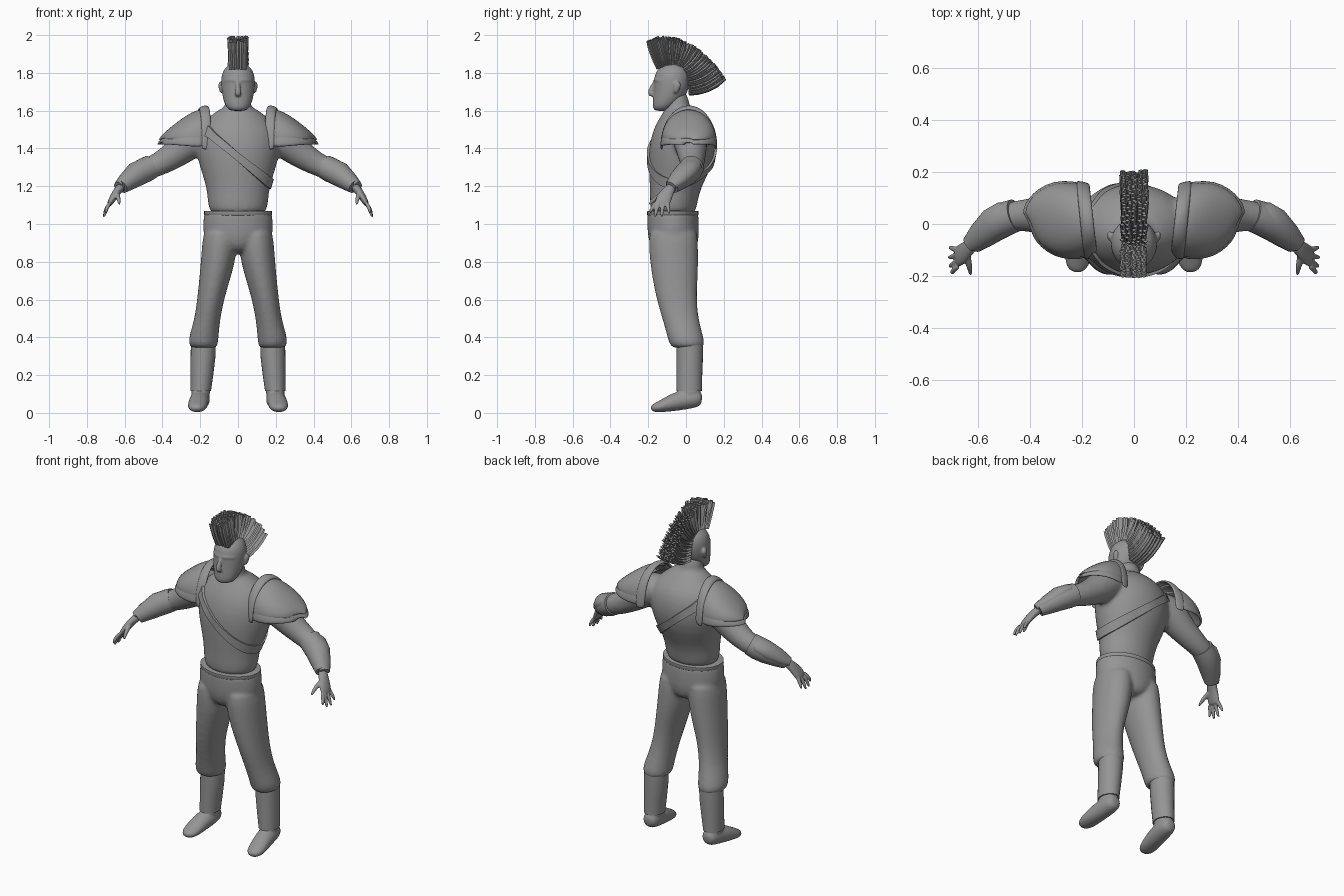
import bpy, bmesh, math, random
from mathutils import Vector as V

random.seed(4)
X, Y, Z = V((1, 0, 0)), V((0, 1, 0)), V((0, 0, 1))
grey = bpy.data.materials.new("plain grey")
grey.diffuse_color = (0.3, 0.3, 0.3, 1)


def loft(bm, rings, ref=X, n=20, tan=None):
    """Closed tube through rings (x, y, z, radius along ref, other radius)."""
    loops, pts = [], [V(r[:3]) for r in rings]
    for i, r in enumerate(rings):
        t = tan or (pts[min(i + 1, len(pts) - 1)] - pts[max(i - 1, 0)]).normalized()
        a = (ref - t * ref.dot(t)).normalized()
        b = t.cross(a)
        loops.append([bm.verts.new(pts[i] + a * r[3] * math.cos(k * math.tau / n)
                      + b * r[-1] * math.sin(k * math.tau / n)) for k in range(n)])
    for p, q in zip(loops, loops[1:]):
        for k in range(n):
            bm.faces.new((p[k], p[(k + 1) % n], q[(k + 1) % n], q[k]))
    bm.faces.new(loops[0][::-1])
    bm.faces.new(loops[-1])


def finish(name, bm, mirror=False, subsurf=0, voxel=0, smooth=True, relax=4, solid=0):
    bmesh.ops.recalc_face_normals(bm, faces=bm.faces)
    me = bpy.data.meshes.new(name)
    bm.to_mesh(me)
    bm.free()
    me.materials.append(grey)
    if smooth:
        me.shade_smooth()
        me.set_sharp_from_angle(angle=math.radians(50))
    ob = bpy.data.objects.new(name, me)
    bpy.context.collection.objects.link(ob)
    if solid:
        m = ob.modifiers.new("thickness", 'SOLIDIFY')
        m.thickness, m.offset = solid, 0
    if subsurf:
        ob.modifiers.new("subdivide", 'SUBSURF').levels = subsurf
        ob.modifiers["subdivide"].render_levels = subsurf
    if mirror:
        ob.modifiers.new("mirror", 'MIRROR').use_mirror_merge = False
    if voxel:
        m = ob.modifiers.new("blend", 'REMESH')
        m.mode, m.voxel_size, m.use_smooth_shade = 'VOXEL', voxel, True
        m = ob.modifiers.new("relax", 'SMOOTH')
        m.factor, m.iterations = 0.5, relax
    return ob


def mirrored(rings):
    return [(-r[0],) + tuple(r[1:]) for r in rings]


# Bare body: torso, neck and arms blended together
torso = [(0, -.07, 1.03, .153, .122), (0, -.065, 1.12, .16, .125), (0, -.055, 1.2, .167, .137),
         (0, -.03, 1.3, .203, .167), (0, -.02, 1.4, .225, .178), (0, -.015, 1.48, .22, .165),
         (0, -.015, 1.54, .185, .14), (0, -.025, 1.59, .125, .095), (0, -.04, 1.625, .075, .068)]
neck = [(0, -.035, 1.54, .085, .075), (0, -.045, 1.61, .072, .068), (0, -.055, 1.72, .066, .062)]
arm = [(.14, .015, 1.48, .08), (.2, .02, 1.465, .092), (.26, .025, 1.43, .092), (.33, .03, 1.37, .076),
       (.41, .035, 1.32, .064), (.47, .03, 1.295, .058), (.53, 0, 1.265, .058),
       (.58, -.04, 1.23, .047), (.63, -.085, 1.185, .032)]
bm = bmesh.new()
loft(bm, torso, n=32, tan=Z)
loft(bm, neck, tan=Z)
loft(bm, arm, Y)
loft(bm, mirrored(arm), Y)
finish("bare_body", bm, subsurf=1, voxel=.012, relax=5)

# Hands: flat palm, four fingers and a thumb
bm = bmesh.new()
loft(bm, [(.615, -.072, 1.2, .028, .025), (.635, -.09, 1.18, .03, .022), (.655, -.11, 1.15, .04, .02),
          (.675, -.125, 1.115, .042, .017), (.682, -.128, 1.1, .036, .012)], Y)
for by, tx, ty, tz in ((-.16, .698, -.188, 1.055), (-.138, .71, -.162, 1.036),
                       (-.115, .714, -.128, 1.034), (-.095, .71, -.09, 1.052)):
    loft(bm, [(.673, by, 1.12, .012), (.695, (by + ty) / 2 - .004, 1.085, .0115),
              ((tx + .7) / 2, ty, tz + .015, .0095), (tx, ty, tz, .005)], Y, 8)
loft(bm, [(.645, -.1, 1.165, .018), (.637, -.145, 1.15, .014), (.63, -.175, 1.125, .012),
          (.628, -.198, 1.1, .006)], Y, 8)
finish("hands", bm, mirror=True, subsurf=1, voxel=.005, relax=2)

# Head with nose, brow, lips and ears
bm = bmesh.new()
loft(bm, [(0, -.13, 1.597, .035, .035), (0, -.122, 1.615, .062, .055), (0, -.1, 1.65, .077, .077),
          (0, -.08, 1.7, .087, .092), (0, -.074, 1.75, .091, .096), (0, -.073, 1.79, .088, .094),
          (0, -.07, 1.825, .072, .077), (0, -.07, 1.846, .042, .047), (0, -.07, 1.854, .012, .012)],
     n=24, tan=Z)
loft(bm, [(0, -.16, 1.76, .011), (0, -.173, 1.735, .012), (0, -.188, 1.705, .015),
          (0, -.187, 1.69, .02), (0, -.172, 1.68, .014)], X, 10)
loft(bm, [(-.075, -.12, 1.755, .008), (-.045, -.152, 1.764, .013), (0, -.167, 1.757, .012),
          (.045, -.152, 1.764, .013), (.075, -.12, 1.755, .008)], Z, 10)
for z, r in ((1.664, .008), (1.652, .009)):
    loft(bm, [(-.036, -.148, z - .004, .005), (0, -.172, z, r), (.036, -.148, z - .004, .005)], Z, 8)
loft(bm, [(-.035, -.145, 1.618, .015), (0, -.163, 1.615, .018), (.035, -.145, 1.618, .015)], Z, 10)
for s in (-1, 1):
    loft(bm, [(s * .086, -.06, 1.69, .008, .01), (s * .092, -.05, 1.715, .01, .018),
              (s * .096, -.043, 1.74, .011, .022), (s * .09, -.043, 1.755, .006, .01)], X, 10)
    loft(bm, [(s * .06, -.125, 1.71, .015), (s * .045, -.142, 1.705, .016),
              (s * .03, -.15, 1.7, .01)], Z, 8)
finish("head", bm, subsurf=1, voxel=.006, relax=3)

# Mohawk: rows of bent strands fanning out from the scalp
roots = [(-.15, 1.82), (-.1, 1.84), (-.06, 1.845), (-.02, 1.83), (0, 1.79), (.01, 1.74), (.015, 1.685)]
tips = [(-.205, 1.97), (-.14, 1.995), (-.045, 1.985), (.06, 1.935), (.125, 1.875), (.175, 1.82), (.208, 1.765)]


def along(pts, u):
    f = u * (len(pts) - 1)
    i = min(int(f), len(pts) - 2)
    return V((0,) + pts[i]).lerp(V((0,) + pts[i + 1]), f - i)


bm = bmesh.new()
for i in range(36):
    for j in range(-2, 3):
        u = min(1, max(0, (i + random.uniform(-.3, .3)) / 35))
        a, c = along(roots, u), along(tips, u)
        c = a.lerp(c, random.uniform(.93, 1.02))
        b = (a + c) / 2 + V((0, .015 * u - .008 * (1 - u), -.035 * u))
        x0, x1 = j * .018, j * .021 + random.uniform(-.006, .006)
        ring = []
        for k in range(5):
            t = k / 4
            p = a * (1 - t) ** 2 + b * 2 * t * (1 - t) + c * t * t
            ring.append((x0 + (x1 - x0) * t, p.y, p.z, .012 - .002 * t, .006 + .0035 * t - .004 * (k == 4)))
        loft(bm, ring, X, 4)
finish("mohawk", bm, smooth=False)

# Trousers: hips and two legs with gathered cuffs
leg = [(.088, -.068, 1.0, .09, .13), (.096, -.067, .9, .095, .132), (.106, -.063, .8, .092, .13),
       (.125, -.057, .7, .082, .12), (.145, -.05, .6, .072, .107), (.162, -.03, .5, .069, .097),
       (.178, -.008, .42, .077, .096), (.184, .003, .375, .08, .096), (.182, .008, .35, .073, .088),
       (.182, .01, .342, .05, .06)]
bm = bmesh.new()
loft(bm, [(0, -.07, 1.075, .178, .132), (0, -.07, 1.06, .18, .135), (0, -.068, .98, .188, .138),
          (0, -.066, .91, .18, .133), (0, -.062, .865, .09, .115), (0, -.06, .845, .03, .08)], n=32, tan=-Z)
loft(bm, leg, tan=-Z)
loft(bm, mirrored(leg), tan=-Z)
finish("trousers", bm, subsurf=1, voxel=.011, relax=4)

# Waistband edge
bm = bmesh.new()
loft(bm, [(0, -.07, 1.045, .176, .132), (0, -.07, 1.05, .18, .136), (0, -.07, 1.068, .179, .135),
          (0, -.07, 1.07, .172, .128)], n=40, tan=Z)
finish("waistband", bm)

# Boots: shaft and foot
bm = bmesh.new()
loft(bm, [(.183, .02, .38, .066, .07), (.185, .02, .3, .066, .07), (.191, .018, .2, .06, .068),
          (.197, .017, .125, .055, .067), (.197, .017, .115, .055, .067)], n=24, tan=-Z)
finish("boot_shafts", bm, mirror=True)
bm = bmesh.new()
loft(bm, [(.197, .017, .14, .045, .058), (.197, .017, .118, .052, .063), (.198, .014, .08, .05, .06)], tan=-Z)
loft(bm, [(.196, .086, .075, .02, .02), (.196, .072, .078, .045, .046), (.199, .02, .072, .053, .05),
          (.206, -.05, .062, .053, .052), (.214, -.11, .041, .054, .037), (.219, -.16, .027, .047, .026),
          (.221, -.188, .023, .022, .014)], X)
finish("boot_feet", bm, mirror=True, subsurf=1, voxel=.008, relax=3)


# Shoulder armour: layered domes open below, rows (x, apex z, half depth, base z)
def dome(name, rows, thick, n=18):
    bm = bmesh.new()
    grid = []
    for x, top, hy, base in rows:
        grid.append([])
        for k in range(n + 1):
            c, s = math.cos(math.pi * k / n), math.sin(math.pi * k / n)
            grid[-1].append(bm.verts.new((x + .015 * c, .015 + hy * c, base + (top - base) * s ** .85)))
    for p, q in zip(grid, grid[1:]):
        for k in range(n):
            bm.faces.new((p[k], p[k + 1], q[k + 1], q[k]))
    finish(name, bm, mirror=True, solid=thick, subsurf=1)


dome("shoulder_plate", [(.175, 1.6, .13, 1.43), (.21, 1.6, .138, 1.435), (.26, 1.575, .14, 1.44),
                        (.31, 1.54, .13, 1.445), (.36, 1.5, .1, 1.445), (.39, 1.47, .06, 1.445),
                        (.4, 1.45, .02, 1.445)], .014)
dome("shoulder_rim", [(.19, 1.565, .14, 1.405), (.26, 1.54, .148, 1.41), (.32, 1.505, .135, 1.415),
                      (.37, 1.47, .1, 1.42), (.4, 1.443, .06, 1.42), (.408, 1.43, .02, 1.42)], .014)
dome("shoulder_collar", [(.155, 1.618, .135, 1.4), (.175, 1.625, .142, 1.39), (.2, 1.615, .147, 1.395),
                         (.205, 1.605, .143, 1.4)], .012)

# Forearm guards: cuff with an outer plate over it
bm = bmesh.new()
loft(bm, [(.455, .034, 1.305, .063), (.49, .022, 1.287, .066), (.535, -.003, 1.263, .064),
          (.585, -.045, 1.226, .052), (.618, -.075, 1.198, .039)], Y, 24)
finish("forearm_cuffs", bm, mirror=True)
bm = bmesh.new()
loft(bm, [(.475, .055, 1.335, .02, .012), (.5, .04, 1.315, .05, .035), (.545, .005, 1.28, .058, .048),
          (.6, -.045, 1.232, .046, .036), (.638, -.08, 1.205, .03, .018)], Y, 20)
finish("forearm_plates", bm, mirror=True)


# Diagonal strap wrapped round the torso
def torso_at(z):
    for p, q in zip(torso, torso[1:]):
        if z <= q[2]:
            f = max(0, (z - p[2]) / (q[2] - p[2]))
            return [p[i] + (q[i] - p[i]) * f for i in (1, 3, 4)]
    return [torso[-1][i] for i in (1, 3, 4)]


bm = bmesh.new()
n, sections = 72, []
for i in range(n):
    a, z = i * math.tau / n, 1.355
    for _ in range(30):
        z = z * .5 + .5 * (1.355 - .84 * torso_at(z)[1] * math.cos(a))
    sec = []
    for dz, off in ((-.026, -.012), (-.026, .009), (.026, .009), (.026, -.012)):
        cy, hx, hy = torso_at(z + dz)
        sec.append(bm.verts.new(((hx + off) * math.cos(a), cy + (hy + off) * math.sin(a), z + dz)))
    sections.append(sec)
for i in range(n):
    p, q = sections[i], sections[(i + 1) % n]
    for k in range(4):
        bm.faces.new((p[k], p[(k + 1) % 4], q[(k + 1) % 4], q[k]))
finish("chest_strap", bm)
